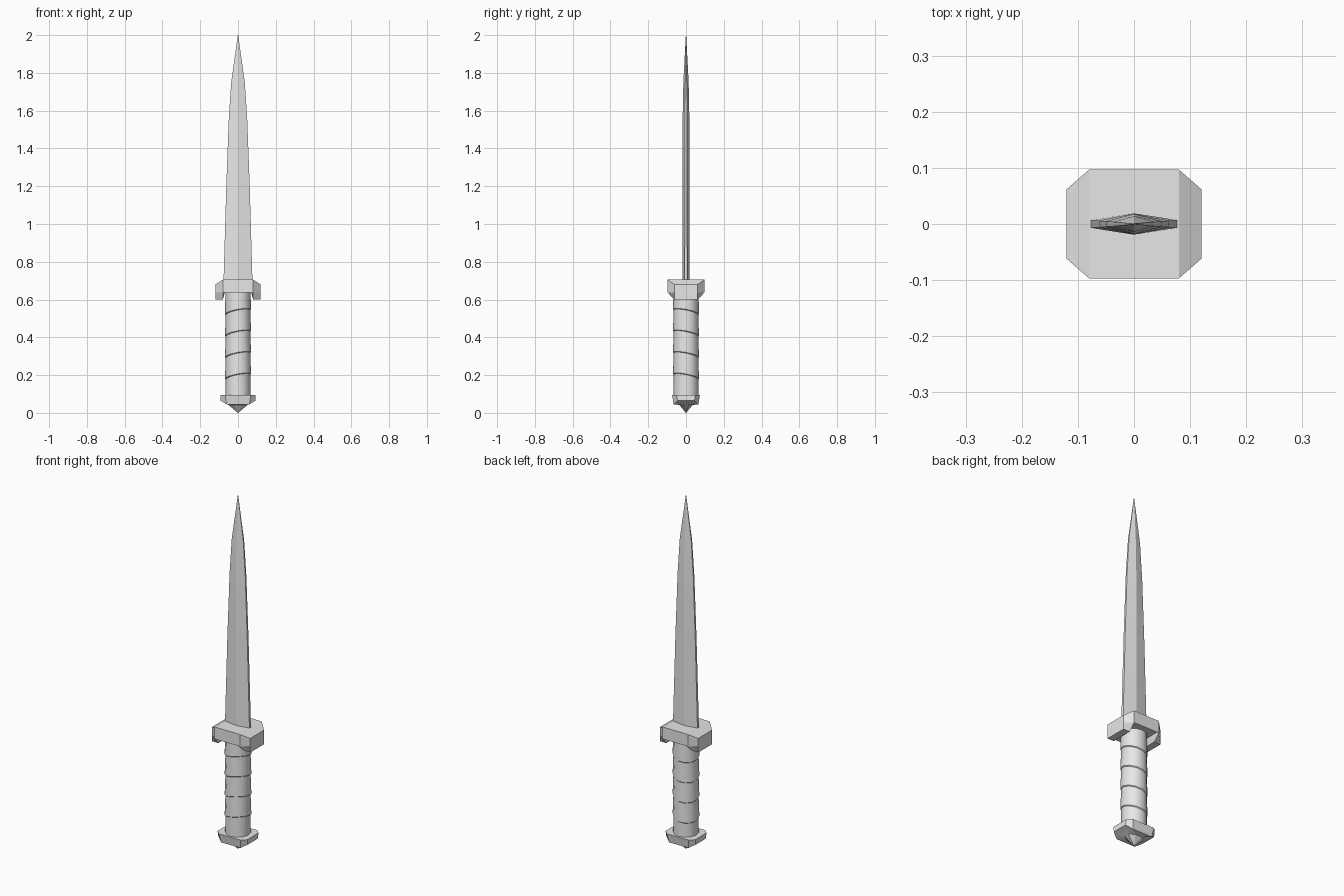
import bpy, bmesh
from math import sin, cos, tau, radians

cube = bpy.data.objects.get("Cube")
if cube:
    bpy.data.objects.remove(cube, do_unlink=True)

GREY = (0.8, 0.8, 0.8, 1)
steel = bpy.data.materials.new("light grey")
steel.use_nodes = True
steel.diffuse_color = GREY
steel.node_tree.nodes["Principled BSDF"].inputs["Base Color"].default_value = GREY


def loft(name, rings, angle=25):
    """Skin equal-length rings of points and cap both ends."""
    bm = bmesh.new()
    loops = [[bm.verts.new(p) for p in ring] for ring in rings]
    n = len(loops[0])
    for low, high in zip(loops, loops[1:]):
        for i in range(n):
            j = (i + 1) % n
            bm.faces.new((low[i], low[j], high[j], high[i]))
    bm.faces.new(loops[0])
    bm.faces.new(loops[-1])
    bmesh.ops.remove_doubles(bm, verts=bm.verts, dist=0.0001)
    bmesh.ops.recalc_face_normals(bm, faces=bm.faces)
    mesh = bpy.data.meshes.new(name)
    bm.to_mesh(mesh)
    bm.free()
    mesh.materials.append(steel)
    ob = bpy.data.objects.new(name, mesh)
    bpy.context.collection.objects.link(ob)
    bpy.ops.object.select_all(action='DESELECT')
    ob.select_set(True)
    bpy.context.view_layer.objects.active = ob
    bpy.ops.object.shade_smooth_by_angle(angle=radians(angle))
    return ob


# Blade: ridged section with blunt edges (z, half width, ridge, edge)
def blade_ring(z, w, t, e):
    return [(w, -e, z), (w, e, z), (0, t, z), (-w, e, z), (-w, -e, z), (0, -t, z)]


loft("blade", [blade_ring(*s) for s in (
    (0.68, 0.077, 0.019, 0.007), (1.2, 0.062, 0.019, 0.006),
    (1.55, 0.049, 0.018, 0.005), (1.75, 0.036, 0.014, 0.004),
    (2.0, 0.001, 0.001, 0.0005))], angle=8)


# Guard: arched block lofted along x, its ends dropping beside the grip
def guard_ring(x, y, top, bottom):
    return [(x, y, top), (x, y, 0.637), (x, 0.062, bottom),
            (x, -0.062, bottom), (x, -y, 0.637), (x, -y, top)]


half = [(0.12, 0.062, 0.68, 0.6), (0.08, 0.097, 0.705, 0.6),
        (0.07, 0.097, 0.705, 0.637)]
sections = half + [(-x, *rest) for x, *rest in reversed(half)]
loft("guard", [guard_ring(*s) for s in sections])

# Grip: slanted overlapping wraps, each slightly wider at its lower edge
SIDES, WRAPS = 12, 5
BOTTOM, TOP, TILT = 0.08, 0.65, 0.018


def grip_ring(z, r, tilt):
    return [(r * cos(tau * i / SIDES), r * sin(tau * i / SIDES),
             z + tilt * cos(tau * i / SIDES + 0.8)) for i in range(SIDES)]


rings = [grip_ring(BOTTOM, 0.066, 0)]
step = (TOP - BOTTOM) / WRAPS
for k in range(1, WRAPS):
    z = BOTTOM + k * step
    rings += [grip_ring(z - 0.004, 0.065, TILT), grip_ring(z, 0.069, TILT)]
rings.append(grip_ring(TOP, 0.066, 0))
loft("grip", rings, angle=35)


# Pommel: eight-sided cap over a shallow pyramid
def octagon(a, b, c, d, z_end, z_side):
    return [(a, -b, z_end), (a, b, z_end), (c, d, z_side), (-c, d, z_side),
            (-a, b, z_end), (-a, -b, z_end), (-c, -d, z_side), (c, -d, z_side)]


loft("pommel", [
    octagon(0.001, 0.0005, 0.0005, 0.001, 0, 0),
    octagon(0.05, 0.015, 0.02, 0.035, 0.042, 0.042),
    octagon(0.093, 0.045, 0.06, 0.065, 0.065, 0.045),
    octagon(0.093, 0.05, 0.068, 0.074, 0.095, 0.095)], angle=15)
